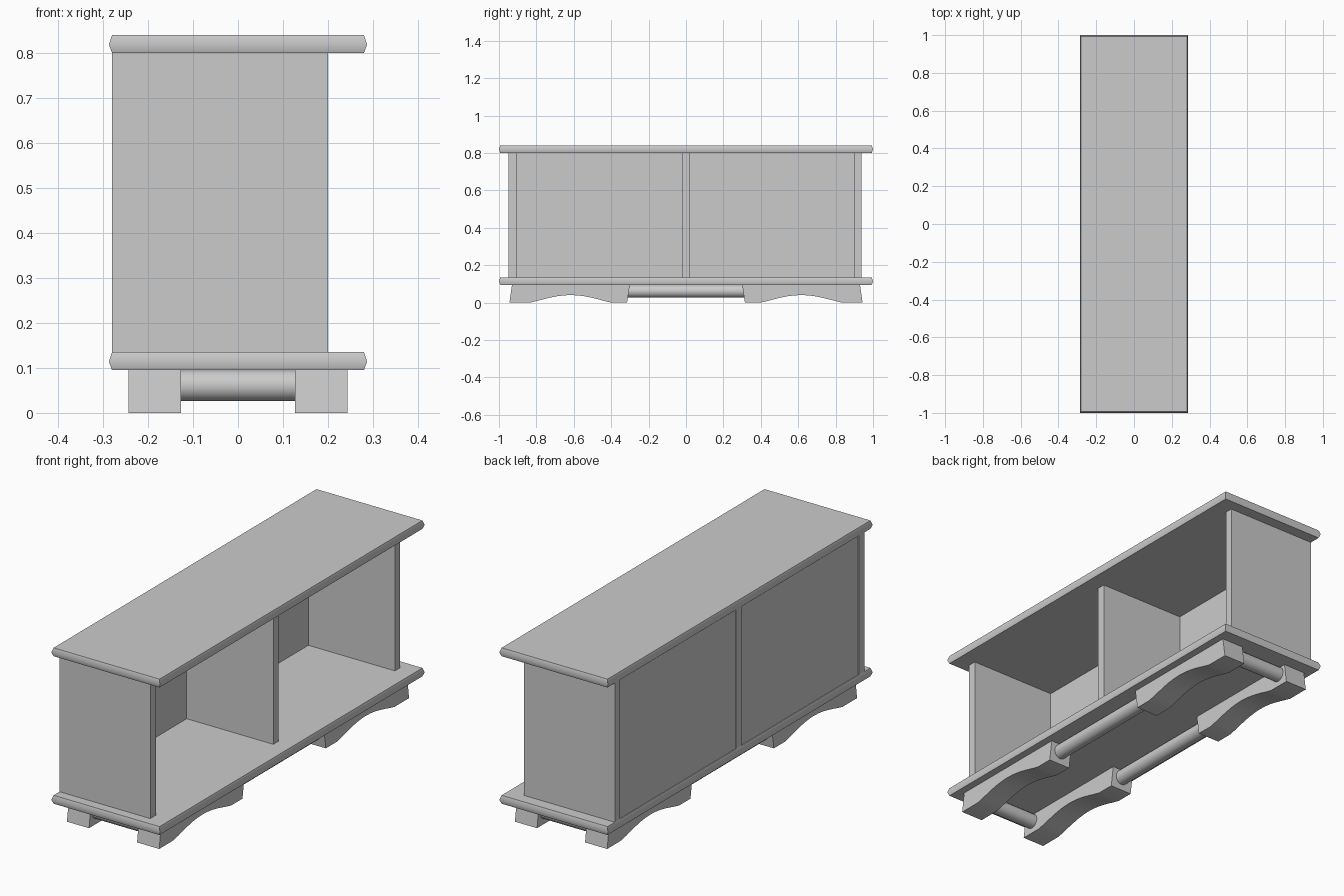
import bpy, bmesh, math
from mathutils import Matrix

if "Cube" in bpy.data.objects:
    bpy.data.objects.remove(bpy.data.objects["Cube"])


def make_object(name, bm, smooth_angle=None):
    bmesh.ops.recalc_face_normals(bm, faces=bm.faces[:])
    mesh = bpy.data.meshes.new(name)
    bm.to_mesh(mesh)
    bm.free()
    obj = bpy.data.objects.new(name, mesh)
    bpy.context.collection.objects.link(obj)
    if smooth_angle:
        bpy.ops.object.select_all(action='DESELECT')
        obj.select_set(True)
        bpy.context.view_layer.objects.active = obj
        bpy.ops.object.shade_smooth_by_angle(angle=math.radians(smooth_angle))
    return obj


def box(name, x0, x1, y0, y1, z0, z1):
    bm = bmesh.new()
    bmesh.ops.create_cube(bm, size=1)
    for v in bm.verts:
        v.co.x = x0 if v.co.x < 0 else x1
        v.co.y = y0 if v.co.y < 0 else y1
        v.co.z = z0 if v.co.z < 0 else z1
    return make_object(name, bm)


def slab(name, z0, z1):
    """Board with a pointed, softly shaded edge all round."""
    bm = bmesh.new()
    rings = []
    for z, inset in ((z0, 0.007), ((z0 + z1) / 2 - 0.001, 0), (z1, 0.007)):
        hx, hy = 0.287 - inset, 1.0 - inset
        rings.append([bm.verts.new((sx * hx, sy * hy, z))
                      for sx, sy in ((-1, -1), (1, -1), (1, 1), (-1, 1))])
    for low, high in zip(rings, rings[1:]):
        for i in range(4):
            j = (i + 1) % 4
            bm.faces.new((low[i], low[j], high[j], high[i]))
    bm.faces.new(rings[0])
    bm.faces.new(rings[-1])
    return make_object(name, bm, 50)


def foot(name, sx, sy):
    """Arched bracket foot, extruded across x."""
    profile = [(0.30, 0.096), (0.315, 0.0), (0.40, 0.0)]
    steps = 12
    for i in range(1, steps):
        t = i / steps
        profile.append((0.40 + 0.434 * t, 0.04 * math.sin(math.pi * t) ** 1.15))
    profile += [(0.834, 0.0), (0.944, 0.0), (0.93, 0.096)]
    bm = bmesh.new()
    face = bm.faces.new([bm.verts.new((sx * 0.127, sy * y, z)) for y, z in profile])
    ext = bmesh.ops.extrude_face_region(bm, geom=[face])
    for v in ext['geom']:
        if isinstance(v, bmesh.types.BMVert):
            v.co.x = sx * 0.244
    return make_object(name, bm, 30)


def rod(name, x, y, length, axis):
    turn = (Matrix.Rotation(math.pi / 2, 4, 'Y') if axis == 'X'
            else Matrix.Rotation(math.pi / 2, 4, 'X'))
    bm = bmesh.new()
    bmesh.ops.create_cone(bm, cap_ends=True, segments=32, radius1=0.035,
                          radius2=0.035, depth=length,
                          matrix=Matrix.Translation((x, y, 0.061)) @ turn)
    return make_object(name, bm, 40)


# Top and bottom boards
slab("top_board", 0.80, 0.84)
slab("bottom_board", 0.095, 0.135)

# Upright panels: two ends and the middle divider
for name, y0, y1 in (("front_end_panel", -0.948, -0.906),
                     ("middle_divider", -0.019, 0.022),
                     ("back_end_panel", 0.90, 0.938)):
    box(name, -0.28, 0.20, y0, y1, 0.134, 0.801)

# Closed back, slightly recessed between the uprights
box("rear_panel_front", -0.276, -0.258, -0.907, -0.018, 0.134, 0.801)
box("rear_panel_back", -0.276, -0.258, 0.021, 0.901, 0.134, 0.801)

# Feet and the round stretchers joining them
for sx, side in ((-1, "left"), (1, "right")):
    for sy, end in ((-1, "front"), (1, "back")):
        foot(f"{end}_{side}_foot", sx, sy)
    rod(f"{side}_long_stretcher", sx * 0.185, 0, 0.63, 'Y')
for sy, end in ((-1, "front"), (1, "back")):
    rod(f"{end}_short_stretcher", 0, sy * 0.885, 0.27, 'X')
